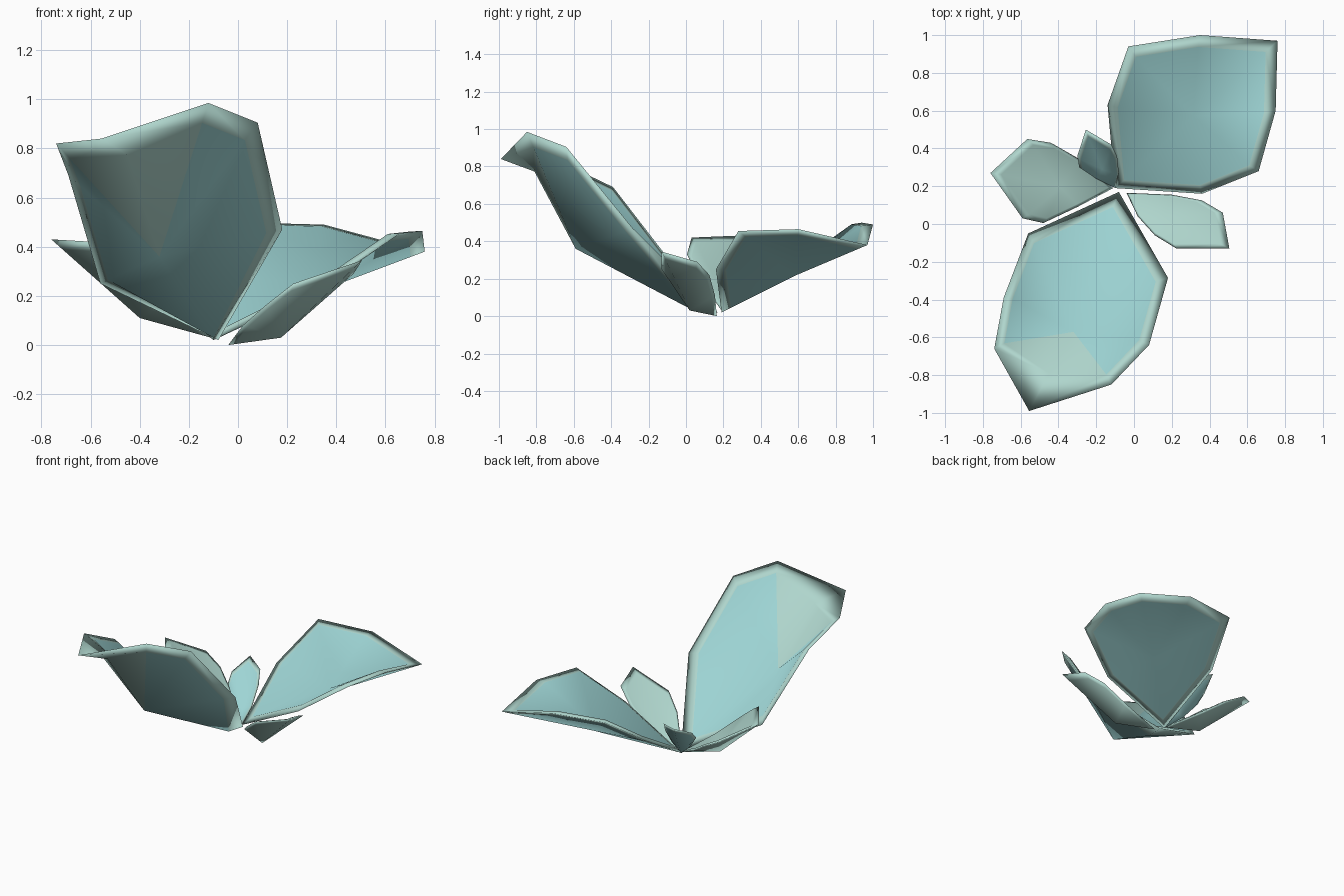
import bpy, bmesh
from mathutils import Vector

if "Cube" in bpy.data.objects:
    bpy.data.objects.remove(bpy.data.objects["Cube"])


def paint(name, rgb):
    m = bpy.data.materials.new(name)
    m.diffuse_color = (*rgb, 1)
    m.use_nodes = True
    m.node_tree.nodes["Principled BSDF"].inputs["Base Color"].default_value = m.diffuse_color
    return m


teal = paint("teal_leaf", (0.34, 0.66, 0.66))
pale = paint("pale_leaf", (0.43, 0.67, 0.61))


def leaf(name, rim, belly, thick, mat, rim_in=0.13, tip_in=None, base_in=None):
    """Closed cupped leaf: 8-point rim (base first) shared by a lower and an upper
    skin, each an inset ring plus a fan to the low belly point.
    tip_in = (xy, z) moves the ring's tip for a flared end; base_in drops the
    base of the lower skin to form a heel."""
    bm = bmesh.new()
    pts = [Vector(p) for p in rim]
    b = Vector(belly)
    n, tip = len(pts), len(pts) // 2
    ring = [p.lerp(b, rim_in) for p in pts]
    if tip_in:
        flat, deep = pts[tip].lerp(b, tip_in[0]), pts[tip].lerp(b, tip_in[1])
        ring[tip] = Vector((flat.x, flat.y, deep.z))
    # direction the cup opens towards
    area = Vector()
    for i in range(n):
        area += pts[i].cross(pts[(i + 1) % n])
    up = area.normalized()
    if up.z < 0:
        up.negate()
    outer = [bm.verts.new(p) for p in pts]
    for lift in (0, thick):
        inner = [bm.verts.new(p + up * lift) for p in ring]
        if base_in and lift == 0:
            inner[0].co = base_in
        centre = bm.verts.new(b + up * lift)
        for i in range(n):
            j = (i + 1) % n
            bm.faces.new((outer[i], outer[j], inner[j], inner[i])).material_index = 1
            f = bm.faces.new((inner[i], inner[j], centre))
            if tip_in and tip in (i, j):
                f.material_index = 1
    bmesh.ops.recalc_face_normals(bm, faces=bm.faces)
    for f in bm.faces:
        f.smooth = True
    me = bpy.data.meshes.new(name)
    bm.to_mesh(me)
    bm.free()
    me.materials.append(mat)
    me.materials.append(pale)
    ob = bpy.data.objects.new(name, me)
    bpy.context.collection.objects.link(ob)
    return ob


# Large leaf leaning back and right
leaf("large_back_leaf",
     [(-.10, .19, .02), (.36, .16, .25), (.66, .28, .455), (.75, .60, .465),
      (.76, .97, .38), (.35, 1.0, .49), (-.03, .94, .50), (-.14, .63, .28)],
     (.32, .58, .215), .03, teal)

# Tall leaf rising at the front
leaf("large_front_leaf",
     [(-.08, .17, .02), (-.56, -.05, .25), (-.69, -.39, .69), (-.74, -.66, .82),
      (-.555, -.99, .84), (-.12, -.85, .985), (.08, -.64, .905), (.18, -.285, .47)],
     (-.32, -.59, .36), .03, teal, tip_in=(.45, .14), base_in=(-.10, .04, .03))

# Small leaf on the left, tilted towards the back
leaf("small_left_leaf",
     [(-.11, .19, .03), (-.30, .09, .17), (-.48, .005, .33), (-.59, .03, .42),
      (-.76, .27, .43), (-.565, .45, .32), (-.44, .43, .25), (-.30, .35, .15)],
     (-.40, .19, .11), .02, pale)

# Small leaf on the right
leaf("small_right_leaf",
     [(-.04, .165, .0), (.02, .04, .08), (.11, -.06, .16), (.225, -.13, .25),
      (.505, -.13, .345), (.47, .06, .29), (.36, .125, .22), (.20, .155, .11)],
     (.175, .02, .03), .02, pale)

# Smallest upright leaf near the stem
leaf("tiny_back_leaf",
     [(-.10, .19, .02), (-.20, .24, .11), (-.29, .30, .22), (-.30, .36, .28),
      (-.255, .50, .35), (-.12, .42, .32), (-.09, .36, .24), (-.08, .27, .12)],
     (-.17, .30, .08), .015, teal)
